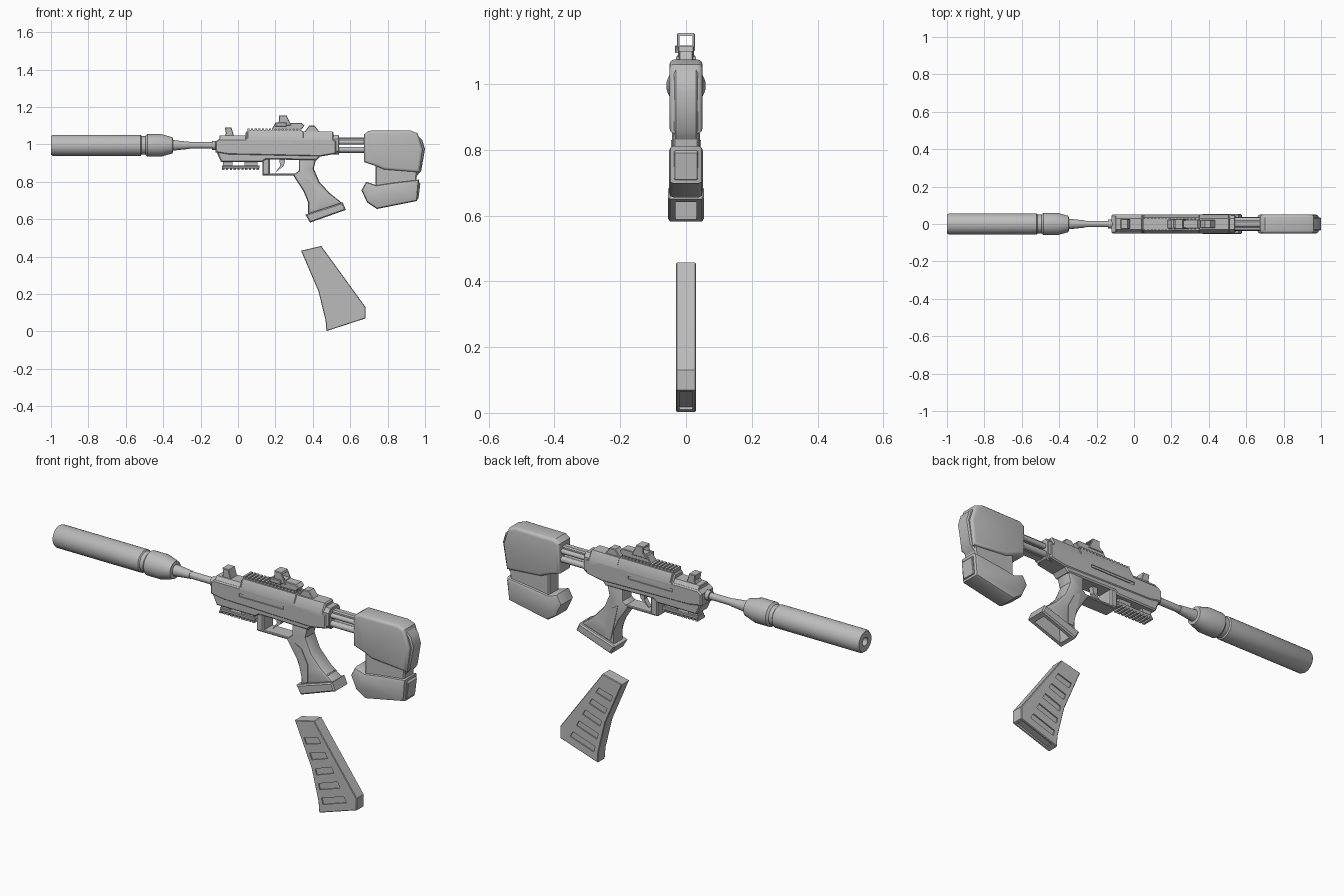
import bpy, bmesh, math
from mathutils import Vector

cube = bpy.data.objects.get("Cube")
if cube:
    bpy.data.objects.remove(cube)

SHADE = (.5, .5, .5, 1)
grey = bpy.data.materials.new("plain grey")
grey.use_nodes = True
grey.diffuse_color = SHADE
grey.node_tree.nodes["Principled BSDF"].inputs["Base Color"].default_value = SHADE

# Shared measures: bore height, body half width, grades of chamfer
BORE = .995
BODY = .05
FINE, EDGE, SOFT = .003, .006, .015


def finish(name, bm):
    bmesh.ops.recalc_face_normals(bm, faces=bm.faces)
    mesh = bpy.data.meshes.new(name)
    bm.to_mesh(mesh)
    bm.free()
    mesh.materials.append(grey)
    obj = bpy.data.objects.new(name, mesh)
    bpy.context.collection.objects.link(obj)
    return obj


def extrude(name, ring, step, chamfer, segments=1):
    """Extrude a closed ring by a vector, chamfering both end rims."""
    bm = bmesh.new()
    base = bm.faces.new([bm.verts.new(p) for p in ring])
    out = bmesh.ops.extrude_face_region(bm, geom=[base], use_keep_orig=True)
    top = [v for v in out["geom"] if isinstance(v, bmesh.types.BMVert)]
    bmesh.ops.translate(bm, vec=step, verts=top)
    bmesh.ops.recalc_face_normals(bm, faces=bm.faces)
    if chamfer:
        way = Vector(step).normalized()
        rims = [e for e in bm.edges if abs((e.verts[0].co - e.verts[1].co).dot(way)) < FINE / 10]
        bmesh.ops.bevel(bm, geom=rims, offset=chamfer, segments=segments,
                        profile=.5, affect='EDGES', clamp_overlap=True)
    return finish(name, bm)


def side(name, points, half, chamfer=0, segments=1, y=0):
    """Side outline (x, z) extruded across the width."""
    ring = [(x, y - half, z) for x, z in points]
    return extrude(name, ring, (0, half * 2, 0), chamfer, segments)


def box(name, x0, x1, z0, z1, half, chamfer=0, y=0):
    return side(name, [(x0, z0), (x1, z0), (x1, z1), (x0, z1)], half, chamfer, y=y)


def section(name, half_points, x0, x1, chamfer):
    """Half cross-section (y, z), mirrored, extruded along the length."""
    ring = half_points + [(-y, z) for y, z in reversed(half_points)]
    return extrude(name, [(x0, y, z) for y, z in ring], (x1 - x0, 0, 0), chamfer)


def lathe(name, profile, y=0, z=BORE, sides=32):
    """Turned part along x from (x, radius) pairs."""
    bm = bmesh.new()
    rings = []
    angles = [math.tau * i / sides for i in range(sides)]
    for x, r in profile:
        rings.append([bm.verts.new((x, y + r * math.cos(a), z + r * math.sin(a))) for a in angles])
    for a, b in zip(rings, rings[1:]):
        for i in range(sides):
            j = (i + 1) % sides
            bm.faces.new((a[i], a[j], b[j], b[i]))
    bm.faces.new(rings[0])
    bm.faces.new(rings[-1])
    return finish(name, bm)


def teeth(name, x0, x1, z, count, half):
    """Evenly spaced rail teeth."""
    pitch = (x1 - x0) / count
    for i in range(count):
        x = x0 + i * pitch
        box(name, x, x + pitch * .6, z, z + .01, half)


def cut(obj, cutter):
    mod = obj.modifiers.new("cut", 'BOOLEAN')
    mod.operation = 'DIFFERENCE'
    mod.solver = 'EXACT'
    mod.object = cutter
    bpy.context.view_layer.update()
    with bpy.context.temp_override(object=obj, active_object=obj):
        bpy.ops.object.modifier_apply(modifier=mod.name)
    bpy.data.objects.remove(cutter)


# Suppressor and barrel
TUBE = .056
lathe("suppressor", [(-.96, .02), (-1, .02), (-1, BODY), (-.99, TUBE), (-.52, TUBE),
                     (-.515, BODY), (-.495, BODY), (-.485, .06), (-.41, .06),
                     (-.35, .043), (-.347, .028), (-.26, .019)])
lathe("barrel", [(-.3, .017), (-.08, .017)])
lathe("barrel_collar", [(-.14, .024), (-.1, .024)])

# Receiver
band = side("receiver_band", [(-.12, .957), (-.12, 1.015), (-.1, 1.03), (.5, 1.03), (.525, 1.02),
                              (.525, .95), (.44, .935), (-.05, .945)], BODY, EDGE)
for s in (-1, 1):
    cut(band, box("port", .04, .29, .985, 1.01, EDGE, y=s * BODY))
    box("port_bar", .06, .28, .99, 1.005, FINE, y=s * (BODY - EDGE))
section("receiver_front_top", [(BODY, 1), (BODY, 1.02), (.03, 1.047)], -.1, .06, FINE)
section("receiver_top", [(BODY, 1), (BODY, 1.03), (.03, 1.068)], .04, .51, EDGE)
section("top_cover", [(BODY, 1.02), (BODY, 1.037), (.034, 1.072)], .05, .35, FINE)
section("rear_collar", [(.026, .945), (.046, .965), (.046, 1.03), (.03, BODY + 1)], .49, .54, FINE)
side("lower_receiver", [(-.115, .96), (-.09, .905), (.13, .905), (.15, .92),
                        (.42, .915), (.46, .96)], .046, EDGE)

# Top rail and lower rail on two posts
box("top_rail", .05, .34, 1.06, 1.077, .026)
teeth("top_rail_tooth", .05, .34, 1.074, 15, .03)
box("lower_rail", -.085, .115, .87, .886, .027, FINE)
teeth("lower_rail_tooth", -.085, .12, .862, 10, .03)
for x0, x1 in ((-.08, -.03), (.035, .105)):
    box("rail_post", x0, x1, .88, .91, .022)

# Trigger and guard
box("guard_front", .13, .17, .835, .925, .042, EDGE)
box("guard_bottom", .135, .34, .833, .845, .038, FINE)
side("trigger", [(.22, .93), (.255, .93), (.245, .885), (.2, .85), (.225, .885)], .012)

# Front sight, rear sight and optic
side("front_sight", [(-.08, 1.03), (-.065, 1.06), (-.07, 1.09), (-.035, 1.09), (-.02, 1.04)],
     .026, FINE)
side("rear_sight", [(.35, 1.06), (.38, 1.1), (.41, 1.1), (.44, 1.06)], .022, FINE)
side("optic_base", [(.18, 1.08), (.2, 1.115), (.34, 1.115), (.355, 1.1), (.34, 1.08)], .024, FINE)
hood = side("optic_hood", [(.195, 1.1), (.22, 1.125), (.22, 1.155), (.26, 1.155), (.285, 1.1)],
            .027, FINE)
cut(hood, box("optic_window", .15, .32, 1.118, 1.146, .02))
box("optic_clamp", .2, .26, 1.095, 1.118, EDGE, FINE, -.028)

# Grip with hollow flared foot
GRIP = .042
grip = side("grip", [(.295, .835), (.325, .86), (.325, .93), (.42, .93), (.405, .87), (.435, .8),
                     (.49, .74), (.56, .685), (.375, .625), (.375, .69), (.35, .75)], GRIP, SOFT, 2)
foot = side("grip_foot", [(.36, .625), (.56, .69), (.577, .65), (.385, .582)], .054, EDGE)
for part in (grip, foot):
    cut(part, side("well", [(.41, .68), (.525, .715), (.56, .62), (.4, .56)], GRIP - .01))
for s in (-1, 1):
    side("grip_panel", [(.35, .83), (.385, .81), (.42, .74), (.42, .65), (.39, .65), (.365, .76)],
         FINE, y=s * GRIP)

# Stock struts
box("strut_center", .5, .72, 1, 1.037, .018, EDGE)
box("strut_lower", .5, .72, .955, .985, .016, FINE)
for s in (-1, 1):
    for z, r in ((1.012, .012), (.972, .015)):
        lathe("strut_rod", [(.5, r), (.72, r)], s * .022, z, 16)

# Stock: cheek block, neck, toe block and butt pads
PAD = .036
side("stock_upper", [(.675, .905), (.675, 1.055), (.7, 1.073), (.92, 1.075), (.96, 1.06),
                     (.988, .975), (.97, .85), (.78, .865), (.735, .885)], BODY, SOFT, 3)
side("butt_pad_upper", [(.88, 1), (.95, 1.06), (.985, 1.025), (1, .975), (.98, .86),
                        (.955, .83), (.9, .84)], PAD, EDGE)
side("stock_neck", [(.735, .76), (.735, .885), (.96, .87), (.95, .77)], .04, EDGE)
side("stock_lower", [(.66, .755), (.685, .8), (.74, .782), (.82, .795),
                     (.968, .812), (.958, .698), (.742, .655), (.69, .69)], .052, SOFT, 2)
side("butt_pad_lower", [(.9, .8), (.96, .806), (.975, .79), (.965, .71), (.9, .695)], PAD, FINE)

# Magazine with slots on both sides and a recessed floor
MAG = .03
front_top, front_mid, front_end = Vector((.337, .432)), Vector((.43, .215)), Vector((.473, .002))
back_top, back_mid, back_end = Vector((.445, .457)), Vector((.682, .13)), Vector((.682, .07))
mag = side("magazine", [front_top, back_top, back_mid, back_end, front_end, (.468, .06), front_mid],
           MAG, FINE)


def across(t, u):
    """Point on the magazine side: t runs down, u runs front to back."""
    f = front_top.lerp(front_mid, t * 2) if t < .5 else front_mid.lerp(front_end, t * 2 - 1)
    return f.lerp(back_top.lerp(back_end, t), u)


for i in range(5):
    upper, lower = .18 + i * .165, .25 + i * .165
    slot = [across(upper, .15), across(upper, .82), across(lower, .82), across(lower, .15)]
    for s in (-1, 1):
        cut(mag, side("slot", slot, EDGE, y=s * MAG))
cut(mag, side("floor_recess", [(.495, .018), (.665, .075), (.675, .05), (.505, -.01)], .02))

# Smooth turned and rounded surfaces, keep hard edges crisp
bpy.ops.object.select_all(action='DESELECT')
for obj in bpy.context.collection.objects:
    if obj.type == 'MESH':
        obj.select_set(True)
        bpy.context.view_layer.objects.active = obj
bpy.ops.object.shade_smooth_by_angle(angle=math.radians(32))
